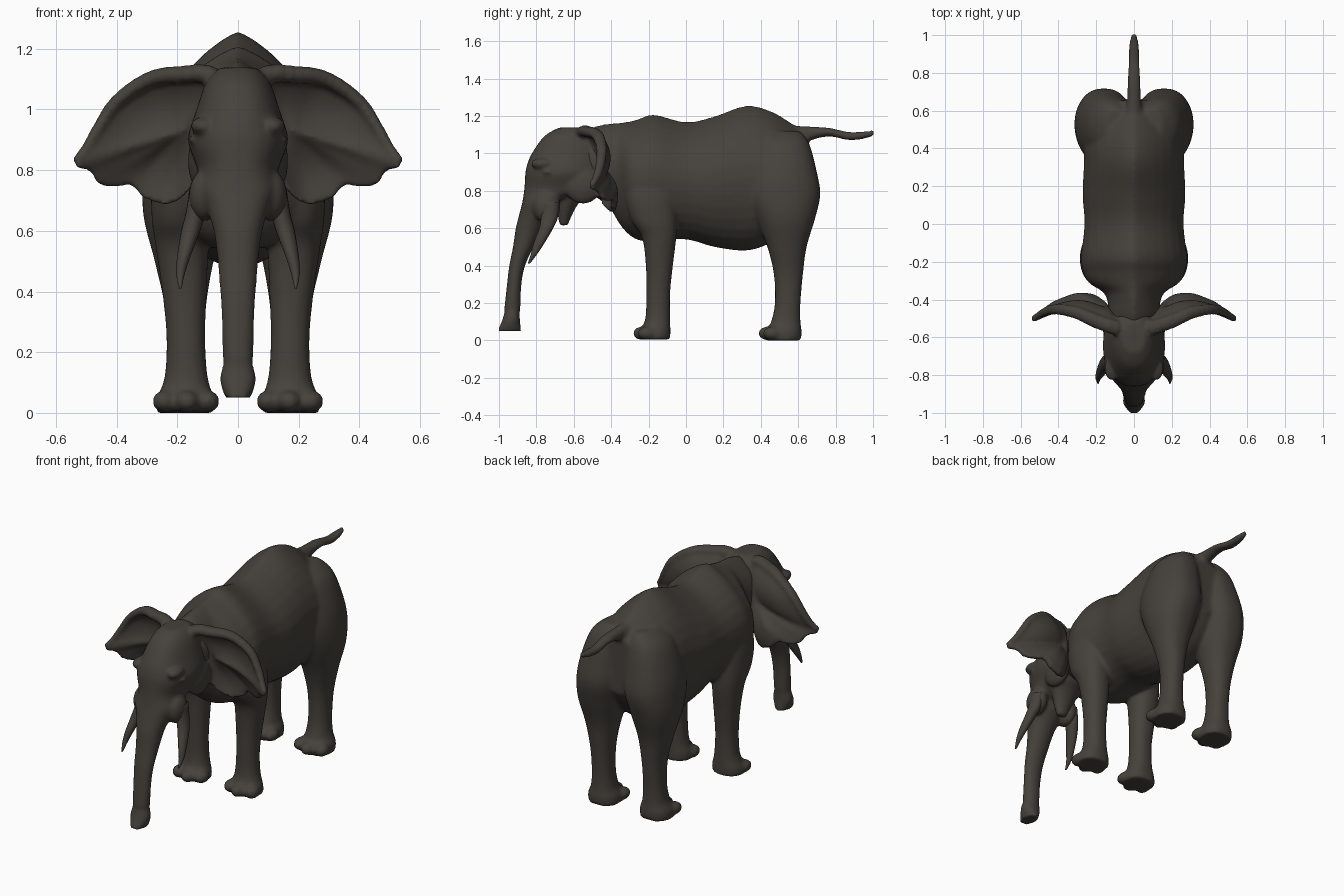
import bpy, bmesh, math
from mathutils import Vector, Matrix

cube = bpy.data.objects.get("Cube")
if cube:
    bpy.data.objects.remove(cube, do_unlink=True)

hide = bpy.data.materials.new("dark_grey_hide")
hide.use_nodes = True
hide.diffuse_color = (0.06, 0.053, 0.044, 1)
shader = hide.node_tree.nodes["Principled BSDF"]
shader.inputs["Base Color"].default_value = hide.diffuse_color
shader.inputs["Roughness"].default_value = 0.8


def spline(points, steps, closed=False):
    """Smooth curve through tuples of any length."""
    pts = [Vector(p) for p in points]
    n = len(pts)

    def at(i):
        return pts[i % n] if closed else pts[max(0, min(n - 1, i))]

    out = []
    for i in range(n if closed else n - 1):
        a, b, c, d = (at(i + k) for k in (-1, 0, 1, 2))
        for s in range(steps):
            t = s / steps
            out.append(b + (c - a) * (t / 2)
                       + (a * 2 - b * 5 + c * 4 - d) * (t * t / 2)
                       + (b * 3 - a - c * 3 + d) * (t ** 3 / 2))
    if not closed:
        out.append(pts[-1])
    return out


def loft(bm, sections, axis, side=1, peak=1.0, base=1.0, sides=32, steps=5):
    """Oval rings along an axis: (position, low, high, half width)
    or (position, low, high, inner x, outer x)."""
    rings = []
    for sec in spline(sections, steps):
        pos, lo, hi = sec[0], sec[1], sec[2]
        x0, x1 = (-sec[3], sec[3]) if len(sec) == 4 else (sec[3], sec[4])
        ring = []
        for k in range(sides):
            a = math.tau * k / sides
            c, s = math.cos(a), math.sin(a)
            power = peak if s > 0 else base
            x = (x0 + x1) / 2 + (x1 - x0) / 2 * math.copysign(abs(c) ** power, c)
            other = (lo + hi) / 2 + (hi - lo) / 2 * s
            co = (x * side, pos, other) if axis == "y" else (x * side, other, pos)
            ring.append(bm.verts.new(co))
        rings.append(ring)
    faces = [bm.faces.new(rings[0]), bm.faces.new(rings[-1])]
    for r, q in zip(rings, rings[1:]):
        faces += bridge(bm, r, q)
    bmesh.ops.recalc_face_normals(bm, faces=faces)


def bridge(bm, r, q):
    n = len(r)
    return [bm.faces.new((r[k], r[(k + 1) % n], q[(k + 1) % n], q[k])) for k in range(n)]


def blob(bm, centre, size):
    mat = Matrix.Translation(centre) @ Matrix.Diagonal((*size, 1))
    bmesh.ops.create_uvsphere(bm, u_segments=20, v_segments=12, radius=1, matrix=mat)


def finish(name, bm, voxel=None, smooth=4):
    mesh = bpy.data.meshes.new(name)
    bm.to_mesh(mesh)
    bm.free()
    mesh.materials.append(hide)
    for p in mesh.polygons:
        p.use_smooth = True
    obj = bpy.data.objects.new(name, mesh)
    bpy.context.collection.objects.link(obj)
    if voxel:
        # fuse overlapping forms into one soft skin
        remesh = obj.modifiers.new("fuse", "REMESH")
        remesh.mode = "VOXEL"
        remesh.voxel_size = voxel
        remesh.use_smooth_shade = True
        relax = obj.modifiers.new("relax", "SMOOTH")
        relax.factor = 0.5
        relax.iterations = smooth


# Torso with a ridged back, shoulders stepping out from a narrow neck
bm = bmesh.new()
loft(bm, [(-.6, .86, 1.08, .08), (-.5, .78, 1.14, .13), (-.41, .71, 1.16, .14),
          (-.36, .63, 1.165, .165), (-.31, .57, 1.17, .24), (-.25, .535, 1.185, .27),
          (-.17, .53, 1.208, .28), (0, .54, 1.168, .262), (.15, .5, 1.198, .272),
          (.32, .48, 1.255, .265), (.45, .52, 1.228, .26), (.56, .6, 1.165, .21),
          (.655, .74, 1.1, .13)],
     "y", peak=1.6)
# Tail
loft(bm, [(.55, 1.02, 1.15, .06), (.64, 1.06, 1.145, .038), (.76, 1.09, 1.138, .034),
          (.87, 1.07, 1.115, .031), (.95, 1.077, 1.118, .026), (1.008, 1.095, 1.125, .015)], "y")

# Legs, blended into the torso
hind_leg = [(1.12, .44, .61, .05, .15), (1.05, .38, .66, .015, .235), (.9, .335, .7, .006, .292),
            (.78, .325, .718, .008, .312), (.65, .375, .69, .04, .312),
            (.5, .435, .645, .08, .275), (.35, .47, .625, .105, .242),
            (.2, .475, .612, .11, .235), (.1, .455, .612, .1, .245),
            (.05, .43, .618, .08, .268), (0, .43, .615, .08, .268)]
fore_leg = [(.98, -.25, -.1, .14, .225), (.8, -.32, -.06, .1, .28), (.65, -.295, -.05, .1, .285),
            (.55, -.235, -.052, .098, .272), (.4, -.215, -.07, .103, .25),
            (.25, -.212, -.085, .108, .236), (.12, -.217, -.085, .1, .242),
            (.05, -.24, -.083, .08, .266), (.005, -.24, -.085, .08, .268)]
for side in (1, -1):
    for shape, toe_y in ((hind_leg, .435), (fore_leg, -.235)):
        loft(bm, shape, "z", side, peak=.82, base=.82)
        # Toes spread around the front of the foot
        for x, back in ((.1, .03), (.168, 0), (.243, .025)):
            blob(bm, (side * x, toe_y + back, .038), (.04, .05, .036))
finish("torso_legs_and_tail", bm, .011, 7)

# Skull and trunk, broad across the face
bm = bmesh.new()
loft(bm, [(1.138, -.68, -.52, .06), (1.09, -.76, -.44, .105), (.99, -.83, -.42, .14),
          (.92, -.855, -.42, .163), (.88, -.86, -.43, .162), (.81, -.865, -.48, .136),
          (.74, -.875, -.68, .125), (.68, -.89, -.715, .105), (.6, -.91, -.765, .08),
          (.5, -.925, -.815, .067), (.4, -.945, -.86, .059), (.3, -.957, -.88, .053),
          (.18, -.97, -.885, .05), (.165, -.968, -.888, .047), (.11, -.982, -.888, .06),
          (.05, -1.008, -.88, .042)], "z", base=.82)
# Lower jaw
loft(bm, [(.9, -.7, -.46, .1), (.8, -.7, -.5, .1), (.75, -.685, -.56, .085),
          (.69, -.688, -.6, .06), (.615, -.676, -.632, .03)], "z")

# Ear edge, from the root over the top to the tip and back under
ear_edge = [(.08, -.55, 1.11), (.2, -.515, 1.13), (.3, -.472, 1.108), (.4, -.452, 1.035),
            (.46, -.46, .945), (.5, -.48, .875), (.535, -.505, .828), (.525, -.497, .806),
            (.485, -.468, .795), (.46, -.443, .755), (.41, -.415, .745), (.35, -.393, .75),
            (.31, -.388, .71), (.23, -.4, .688), (.165, -.44, .73), (.12, -.48, .84)]
ear_root = Vector((.18, -.455, .93))


def ear(bm, side, layers=8):
    """Cupped shell fanned from the root to the wavy edge, with a rolled top."""
    edge = spline(ear_edge, 4, closed=True)
    rims, faces = [], []
    for face in (-1, 1):
        hub = bm.verts.new((ear_root.x * side, ear_root.y + face * .016, ear_root.z))
        previous = None
        for i in range(1, layers + 1):
            t = i / layers
            ring = []
            for e in edge:
                p = ear_root.lerp(e, t)
                p.y += .035 * math.sin(math.pi * t) + face * .016
                ring.append(bm.verts.new((p.x * side, p.y, p.z)))
            if previous:
                faces += bridge(bm, previous, ring)
            else:
                n = len(ring)
                faces += [bm.faces.new((hub, ring[k], ring[(k + 1) % n])) for k in range(n)]
            previous = ring
        rims.append(previous)
    faces += bridge(bm, *rims)
    bmesh.ops.recalc_face_normals(bm, faces=faces)
    # Thick roll along the top, heaviest where it leaves the head
    top = edge[:24]
    for i, e in enumerate(top):
        r = .034 - .02 * i / len(top)
        blob(bm, (e.x * side, e.y, e.z + .014 - r), (r, r * 1.3, r))


for side in (1, -1):
    blob(bm, (side * .11, -.745, .715), (.052, .075, .085))    # tusk socket
    blob(bm, (side * .115, -.765, .945), (.042, .065, .03))    # brow
    blob(bm, (side * .15, -.74, .9), (.012, .022, .012))       # eye
    blob(bm, (side * .12, -.55, .83), (.045, .1, .1))          # cheek
    ear(bm, side)
finish("head_trunk_and_ears", bm, .01, 6)

# Tusks
tusk = [(.74, -.77, -.68, .1, .16), (.66, -.775, -.685, .108, .172),
        (.6, -.785, -.71, .125, .187), (.52, -.815, -.757, .155, .2),
        (.46, -.83, -.797, .175, .204), (.41, -.847, -.835, .186, .194)]
for side, word in ((1, "left"), (-1, "right")):
    bm = bmesh.new()
    loft(bm, tusk, "z", side, sides=20)
    finish(f"{word}_tusk", bm)
